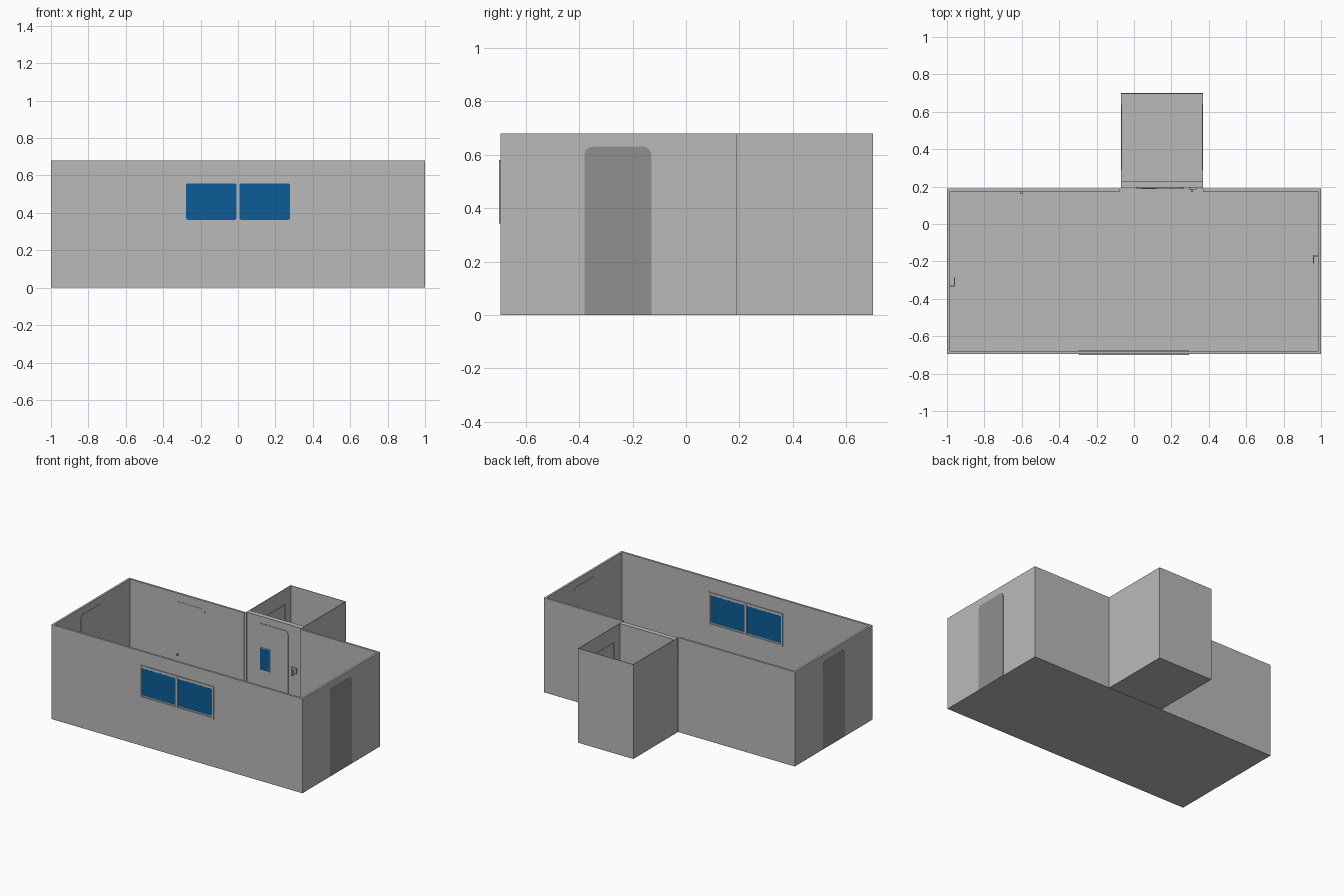
import bpy, bmesh, math
from mathutils import Matrix, Vector

cube = bpy.data.objects.get("Cube")
if cube:
    bpy.data.objects.remove(cube, do_unlink=True)


def material(name, rgb):
    m = bpy.data.materials.new(name)
    m.use_nodes = True
    m.diffuse_color = (*rgb, 1)
    m.node_tree.nodes["Principled BSDF"].inputs["Base Color"].default_value = (*rgb, 1)
    return m


WALL = material("wall grey", (0.49, 0.49, 0.49))
DOOR = material("door grey", (0.28, 0.28, 0.28))
GLASS = material("window blue", (0.004, 0.107, 0.31))


def finish(name, bm, mat):
    bmesh.ops.recalc_face_normals(bm, faces=bm.faces)
    me = bpy.data.meshes.new(name)
    bm.to_mesh(me)
    bm.free()
    me.materials.append(mat)
    ob = bpy.data.objects.new(name, me)
    bpy.context.collection.objects.link(ob)
    return ob


def box(name, x, y, z, mat=WALL):
    """Box from (min, max) pairs."""
    bm = bmesh.new()
    bmesh.ops.create_cube(bm, size=1)
    for v in bm.verts:
        v.co = Vector([(a + b) / 2 + c * (b - a) for (a, b), c in zip((x, y, z), v.co)])
    return finish(name, bm, mat)


def plate(name, width, z, depth, loc, turn, mat, radius=0.03, round_bottom=False):
    """Upright plate with rounded corners, centred on loc, facing -y before turning."""
    w = width / 2
    corners = [(w - radius, z[1] - radius, 0), (-w + radius, z[1] - radius, 90)]
    if round_bottom:
        corners += [(-w + radius, z[0] + radius, 180), (w - radius, z[0] + radius, 270)]
    pts = [(cx + radius * math.cos(math.radians(a + k * 22.5)),
            cz + radius * math.sin(math.radians(a + k * 22.5)))
           for cx, cz, a in corners for k in range(5)]
    if not round_bottom:
        pts += [(-w, z[0]), (w, z[0])]
    bm = bmesh.new()
    face = bm.faces.new([bm.verts.new((px, -depth / 2, pz)) for px, pz in pts])
    ext = bmesh.ops.extrude_face_region(bm, geom=[face])
    moved = [g for g in ext["geom"] if isinstance(g, bmesh.types.BMVert)]
    bmesh.ops.translate(bm, verts=moved, vec=(0, depth, 0))
    bm.transform(Matrix.Translation(loc) @ Matrix.Rotation(math.radians(turn), 4, 'Z'))
    return finish(name, bm, mat)


def frame(name, axis, at, span, z, bar, depth):
    """Four bars around an opening; axis 'x' runs along x, 'y' along y."""
    a, b = span
    d = (at - depth / 2, at + depth / 2)
    bars = {"top": ((a, b), (z[1] - bar, z[1])), "sill": ((a, b), (z[0], z[0] + bar)),
            "side_a": ((a, a + bar), (z[0] + bar, z[1] - bar)),
            "side_b": ((b - bar, b), (z[0] + bar, z[1] - bar))}
    for part, (s, h) in bars.items():
        xy = (s, d) if axis == 'x' else (d, s)
        box(f"{name}_{part}", *xy, h)


H, T, F = 0.68, 0.015, 0.004
Y0, Y1, YB = -0.695, 0.19, 0.70
AX0, AX1 = -0.07, 0.37

# Main room: floor and walls, with a gap in the back wall for the annex
box("main_floor", (-1, 1), (Y0, Y1), (0, F))
box("back_wall_right", (-1, AX0 - 0.005), (Y1 - T, Y1), (0, H))
box("back_wall_left", (AX1, 1), (Y1 - T, Y1), (0, H))
for side, s in (("left", 1), ("right", -1)):
    box(f"{side}_wall", tuple(sorted((s, s * (1 - T)))), (Y0, Y1), (0, H))

# Front wall built around the window opening
WX, WZ = (-0.285, 0.285), (0.355, 0.565)
front = (Y0, Y0 + T)
box("front_wall_right", (-1, WX[0]), front, (0, H))
box("front_wall_left", (WX[1], 1), front, (0, H))
box("front_wall_below_window", WX, front, (0, WZ[0]))
box("front_wall_above_window", WX, front, (WZ[1], H))

# Window: frame, mullion, casement surrounds and two panes
yw = Y0 + T / 2
frame("window_frame", 'x', yw, (-0.295, 0.295), (0.343, 0.58), 0.012, T + 0.01)
box("window_mullion", (-0.008, 0.008), (yw - 0.01, yw + 0.01), WZ)
for i, cx in enumerate((-0.143, 0.143)):
    frame(f"casement_{i}", 'x', yw, (cx - 0.143, cx + 0.143), WZ, 0.012, 0.012)
    plate(f"window_pane_{i}", 0.272, (0.363, 0.557), 0.013, (cx, yw, 0), 0, GLASS, 0.01, True)

# Side doors: dark outside, wall grey inside with a lever handle
for side, s, hy in (("left", 1, (-0.21, -0.17)), ("right", -1, (-0.33, -0.285))):
    plate(f"{side}_door_outside", 0.25, (0.002, 0.63), 0.003, (s * 0.9995, -0.255, 0), 90, DOOR)
    plate(f"{side}_door_inside", 0.25, (F, 0.63), 0.004, (s * 0.985, -0.255, 0), 90, WALL)
    box(f"{side}_door_lever", tuple(sorted((s * 0.957, s * 0.963))), hy, (0.295, 0.303))
    ny = hy[1] if s > 0 else hy[0]
    box(f"{side}_door_spindle", tuple(sorted((s * 0.957, s * 0.984))),
        (ny - 0.004, ny + 0.004), (0.295, 0.303))

# Back door on the inner face of the back wall, with a knob
plate("back_door", 0.25, (F, 0.62), 0.004, (-0.51, Y1 - T, 0), 0, WALL)
box("back_door_knob", (-0.606, -0.594), (0.16, 0.175), (0.235, 0.247))

# Annex: thin shell with a thicker wall facing the main room
box("annex_floor", (AX0, AX1), (Y1 + 0.004, YB), (0, F))
box("annex_back_wall", (AX0, AX1), (YB - F, YB), (0, H))
box("annex_right_wall", (AX0, AX0 + F), (Y1, YB), (0, H))
box("annex_left_wall", (AX1 - F, AX1), (Y1, YB), (0, H))
box("annex_front_wall", (AX0 + F, AX1 - F), (Y1 + 0.004, 0.23), (0, H))
for side, x in (("right", AX0 + F), ("left", AX1 - F)):
    frame(f"annex_{side}_panel_frame", 'y', x, (0.29, 0.64), (0.19, 0.57), 0.01, 0.006)

# Annex door with narrow glass, and a small control panel beside it
plate("annex_door", 0.255, (F, 0.63), 0.005, (0.138, Y1 + 0.003, 0), 0, WALL)
plate("annex_door_glass", 0.07, (0.30, 0.455), 0.004, (0.08, Y1 - 0.001, 0), 0, GLASS, 0.005, True)
frame("annex_door_glass_frame", 'x', Y1, (0.04, 0.12), (0.295, 0.46), 0.006, 0.006)
box("control_panel", (0.295, 0.335), (Y1 - 0.006, Y1 + 0.006), (0.345, 0.385))
box("control_lever", (0.305, 0.315), (Y1 - 0.02, Y1), (0.33, 0.37))
